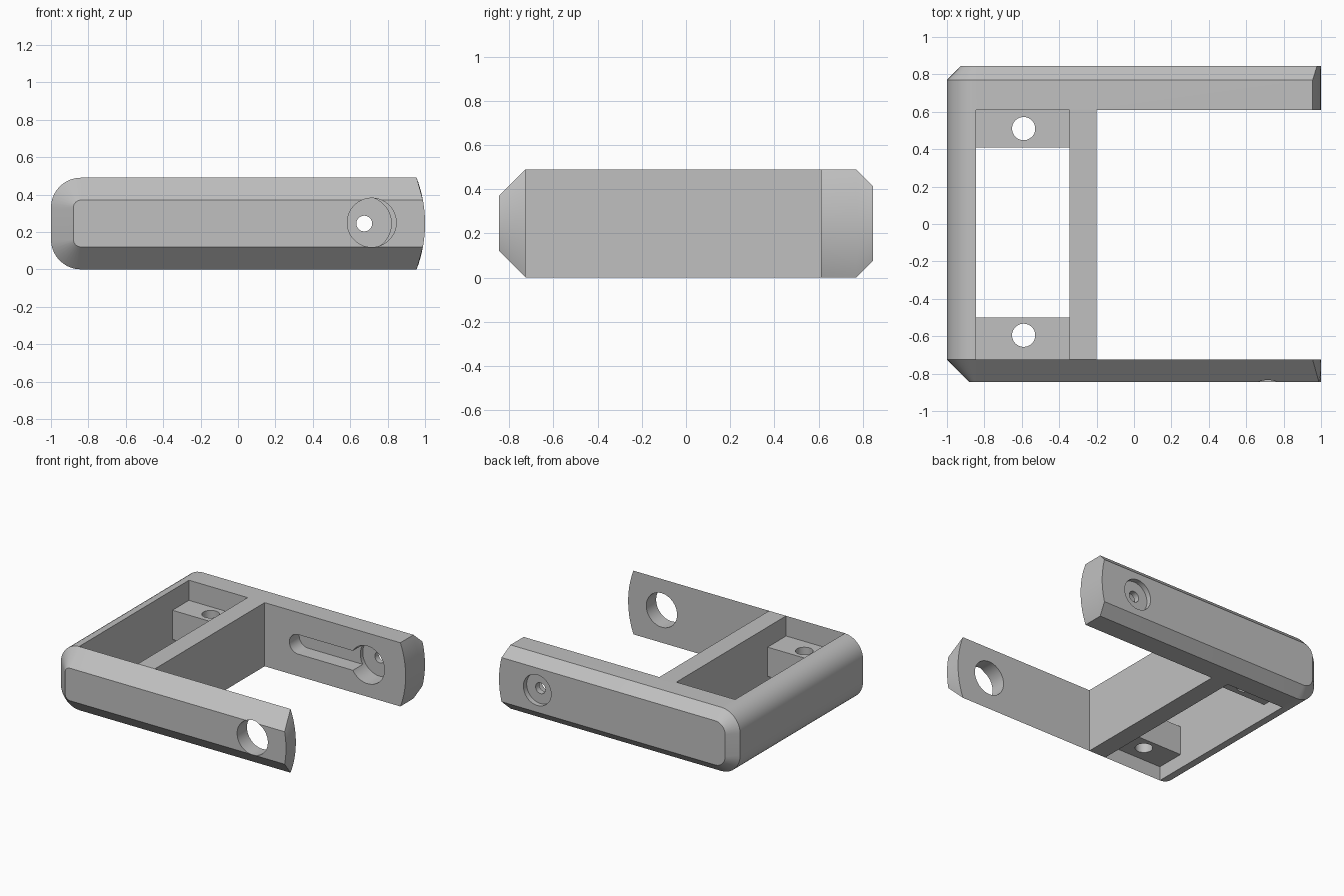
import bpy, bmesh, math
from mathutils import Vector

if "Cube" in bpy.data.objects:
    bpy.data.objects.remove(bpy.data.objects["Cube"])

H = 0.49            # overall height
MID = H / 2
GREY = (0.53, 0.53, 0.53, 1)
mat = bpy.data.materials.new("plain grey")
mat.use_nodes = True
mat.diffuse_color = GREY
mat.node_tree.nodes["Principled BSDF"].inputs["Base Color"].default_value = GREY


def loft(name, rings):
    """Closed solid through rings that share a point count."""
    bm = bmesh.new()
    loops = [[bm.verts.new(p) for p in ring] for ring in rings]
    for a, b in zip(loops, loops[1:]):
        for i in range(len(a)):
            j = (i + 1) % len(a)
            bm.faces.new((a[i], a[j], b[j], b[i]))
    bm.faces.new(loops[0])
    bm.faces.new(loops[-1])
    bmesh.ops.recalc_face_normals(bm, faces=bm.faces)
    mesh = bpy.data.meshes.new(name)
    bm.to_mesh(mesh)
    bm.free()
    mesh.materials.append(mat)
    obj = bpy.data.objects.new(name, mesh)
    bpy.context.collection.objects.link(obj)
    return obj


def box(name, x, y, z):
    ring = [(x[0], y[0]), (x[1], y[0]), (x[1], y[1]), (x[0], y[1])]
    return loft(name, [[(px, py, h) for px, py in ring] for h in z])


def pill(name, start, end, radius, depth, axis="y"):
    """Round-ended prism (a cylinder if start equals end) along an axis."""
    n = 24
    pts = []
    for k in range(2 * n):
        c = end if k < n else start
        a = -math.pi / 2 + math.pi * (k + (0.5 if start == end else 0)) / n
        if start != end:
            a = -math.pi / 2 + math.pi * ((k % n) / (n - 1) + k // n)
        pts.append((c[0] + radius * math.cos(a), c[1] + radius * math.sin(a)))
    if axis == "y":
        return loft(name, [[(u, d, v) for u, v in pts] for d in depth])
    return loft(name, [[(u, v, d) for u, v in pts] for d in depth])


def activate(obj):
    bpy.ops.object.select_all(action="DESELECT")
    obj.select_set(True)
    bpy.context.view_layer.objects.active = obj


def cut(obj, cutter):
    cutter.hide_render = True
    activate(obj)
    mod = obj.modifiers.new("cut", "BOOLEAN")
    mod.operation = "DIFFERENCE"
    mod.solver = "EXACT"
    mod.object = cutter
    bpy.ops.object.modifier_apply(modifier=mod.name)
    bpy.data.objects.remove(cutter)


def smooth(obj):
    activate(obj)
    bpy.ops.object.shade_smooth_by_angle(angle=math.radians(25))


def section(y, inset):
    """Side outline: rounded left end, shallow arc on the right end."""
    n, r = 10, 0.16 - inset
    pts = []
    for corner, turn in ((H - 0.16, 0.5), (0.16, 1.0)):
        for i in range(n + 1):
            a = math.pi * (turn + 0.5 * i / n)
            pts.append((-0.84 + r * math.cos(a), y, corner + r * math.sin(a)))
    bulge = 0.69
    for i in range(2 * n + 1):
        z = inset + (H - 2 * inset) * i / (2 * n)
        pts.append((1 - bulge + math.sqrt(bulge ** 2 - (z - MID) ** 2), y, z))
    return pts


# Chamfered body
FRONT, BACK = -0.725, 0.61     # inner faces of the two arms
frame = loft("frame", [section(-0.845, 0.12), section(FRONT, 0),
                       section(0.77, 0), section(0.845, 0.075)])

# Open bay between the arms and the window behind the crossbar
cut(frame, box("bay", (-0.2, 1.2), (FRONT, BACK), (-0.1, 0.6)))
cut(frame, box("window", (-0.845, -0.345), (FRONT, BACK), (-0.1, 0.6)))

# Front arm access hole
hole = (0.715, 0.25)
cut(frame, pill("access_hole", hole, hole, 0.131, (-1, -0.65)))

# Back arm keyhole: slot, round recess, outer counterbore and screw hole
screw = (0.675, MID)
cut(frame, pill("slot", (0.085, MID), screw, 0.075, (0.55, BACK + 0.12)))
cut(frame, pill("recess", screw, screw, 0.145, (0.55, BACK + 0.15)))
cut(frame, pill("counterbore", screw, screw, 0.118, (0.805, 0.95)))
cut(frame, pill("screw_hole", screw, screw, 0.042, (0.5, 1)))
smooth(frame)

# Mounting lugs in the window
for name, y, hy in (("front_lug", (FRONT - 0.01, -0.5), -0.595),
                    ("back_lug", (0.41, BACK + 0.01), 0.51)):
    lug = box(name, (-0.855, -0.335), y, (0.11, 0.335))
    c = (-0.59, hy)
    cut(lug, pill("lug_hole", c, c, 0.062, (0, 0.5), "z"))
    smooth(lug)
